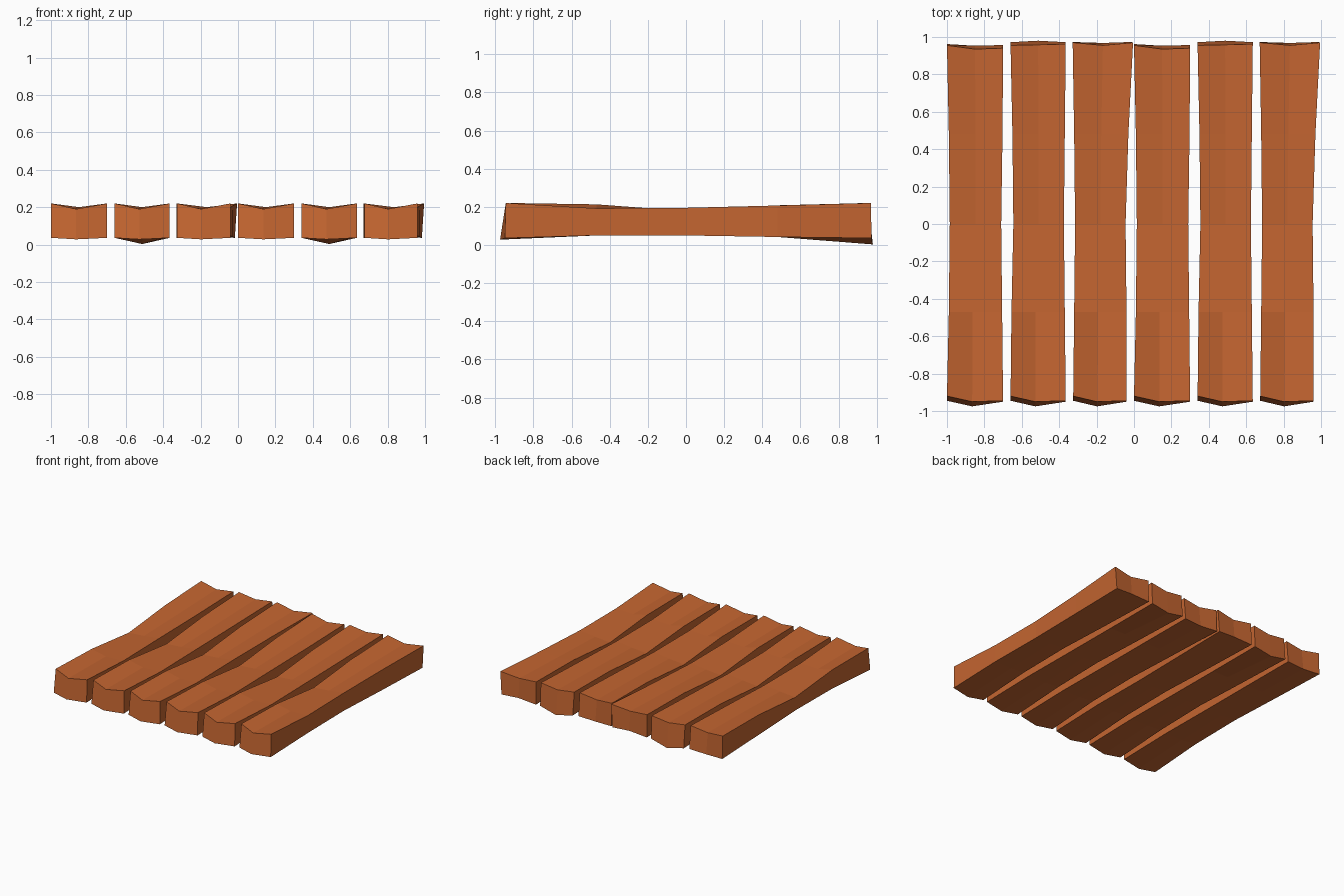
import bpy, bmesh

if "Cube" in bpy.data.objects:
    bpy.data.objects.remove(bpy.data.objects["Cube"])

mat = bpy.data.materials.new("orange_wood")
mat.diffuse_color = (0.55, 0.13, 0.03, 1)
mat.use_nodes = True
mat.node_tree.nodes["Principled BSDF"].inputs["Base Color"].default_value = mat.diffuse_color

# y stations and top / bottom heights (left, middle, right) shared by all planks
TOP_Y = [(-.92, -.95, -.945), (-.47,) * 3, (0,) * 3, (.48,) * 3, None]
BOT_Y = [(-.945, -.975, -.95), (-.47,) * 3, (0,) * 3, (.48,) * 3, None]
TOP_Z = [(.22, .19, .22), (.213, .186, .192), (.167, .178, .195), (.208, .19, .207), (.22, .2, .22)]
BOT_Z = [(.036, .028, .036), (.06, .05, .05), (.06, .05, .05), (.045, .042, .042), None]


def plank(name, dx, left, right, top_back, bot_back, bot_back_z, twist=0):
    """Loft a six-point cross-section through five stations."""
    bm = bmesh.new()
    rings = []
    for i in range(5):
        xl, xr = left[i] + dx, right[i] + dx
        xs = (xl, (xl + xr) / 2 - (.015 if i < 2 else 0), xr)
        ty, by = TOP_Y[i] or top_back, BOT_Y[i] or bot_back
        bz = BOT_Z[i] or bot_back_z
        lower = (0, 0, -twist if i == 4 else 0)
        top = [bm.verts.new((xs[k], ty[k], TOP_Z[i][k])) for k in range(3)]
        bot = [bm.verts.new((xs[k] + lower[k], by[k], bz[k])) for k in (2, 1, 0)]
        rings.append(top + bot)
    for a, b in zip(rings, rings[1:]):
        for k in range(6):
            n = (k + 1) % 6
            bm.faces.new((a[k], a[n], b[n], b[k]))
    for r in (rings[0], rings[-1]):
        bm.faces.new((r[0], r[1], r[4], r[5]))
        bm.faces.new((r[1], r[2], r[3], r[4]))
    bmesh.ops.recalc_face_normals(bm, faces=bm.faces)
    me = bpy.data.meshes.new(name)
    bm.to_mesh(me)
    bm.free()
    me.materials.append(mat)
    bpy.context.collection.objects.link(bpy.data.objects.new(name, me))


# three plank shapes, repeated once to the right
for n, dx in enumerate((0, 1)):
    plank(f"straight_plank_{n}", dx,
          (-1, -.99, -.985, -.99, -1), (-.70, -.705, -.71, -.703, -.70),
          (.955, .935, .94), (.962, .953, .957), (.036, .03, .036))
    plank(f"sagging_plank_{n}", dx,
          (-.66, -.655, -.645, -.65, -.66), (-.365, -.37, -.375, -.37, -.365),
          (.955, .958, .962), (.972, .98, .972), (.036, .003, .036))
    plank(f"flared_plank_{n}", dx,
          (-.325, -.32, -.315, -.32, -.328), (-.04, -.04, -.045, -.03, -.005),
          (.97, .955, .97), (.973, .968, .973), (.036, .045, .036), .012)
